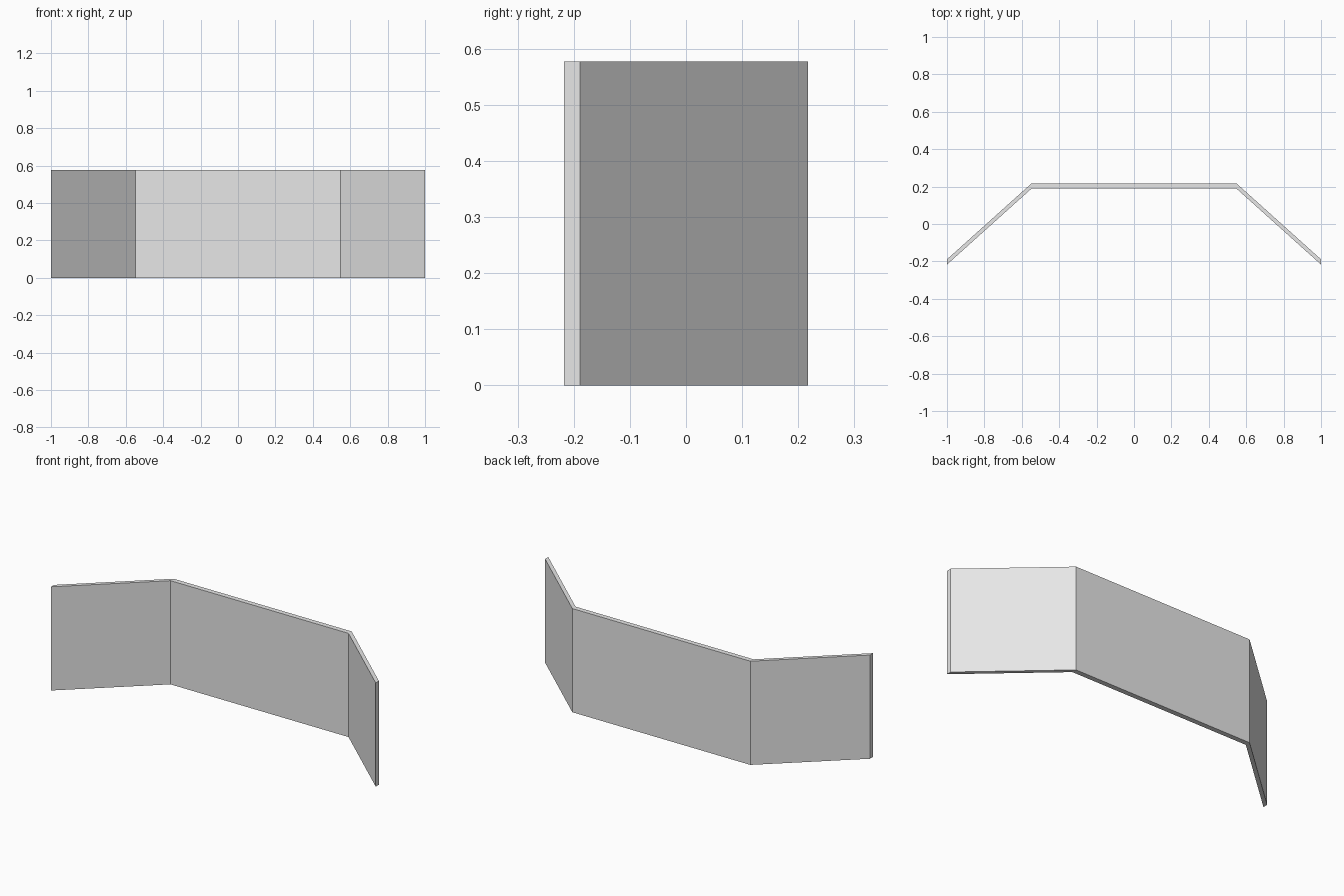
import bpy
import bmesh

cube = bpy.data.objects.get("Cube")
if cube:
    bpy.data.objects.remove(cube, do_unlink=True)

HEIGHT = 0.577
THICKNESS = 0.028   # depth of the wall along y
BACK = 0.217        # y of the back face of the middle panel
CORNER = 0.548      # x of the folds
END_BACK = -0.189   # y of the back edge at the wing tips

# Single plain finish
grey = bpy.data.materials.new("light_grey")
grey.use_nodes = True
colour = (0.8, 0.8, 0.8, 1)
grey.diffuse_color = colour
grey.node_tree.nodes["Principled BSDF"].inputs["Base Color"].default_value = colour

# Folded wall: back outline, shifted forward for the front, extruded upward
outline = [(-1, END_BACK), (-CORNER, BACK), (CORNER, BACK), (1, END_BACK)]
bm = bmesh.new()
back = [bm.verts.new((x, y, 0)) for x, y in outline]
front = [bm.verts.new((x, y - THICKNESS, 0)) for x, y in outline]
base = [bm.faces.new((front[i], front[i + 1], back[i + 1], back[i]))
        for i in range(len(outline) - 1)]
result = bmesh.ops.extrude_face_region(bm, geom=base, use_keep_orig=True)
top = [v for v in result["geom"] if isinstance(v, bmesh.types.BMVert)]
bmesh.ops.translate(bm, verts=top, vec=(0, 0, HEIGHT))
bmesh.ops.recalc_face_normals(bm, faces=bm.faces)

mesh = bpy.data.meshes.new("folded_wall")
bm.to_mesh(mesh)
bm.free()
mesh.materials.append(grey)
wall = bpy.data.objects.new("folded_wall", mesh)
bpy.context.collection.objects.link(wall)
